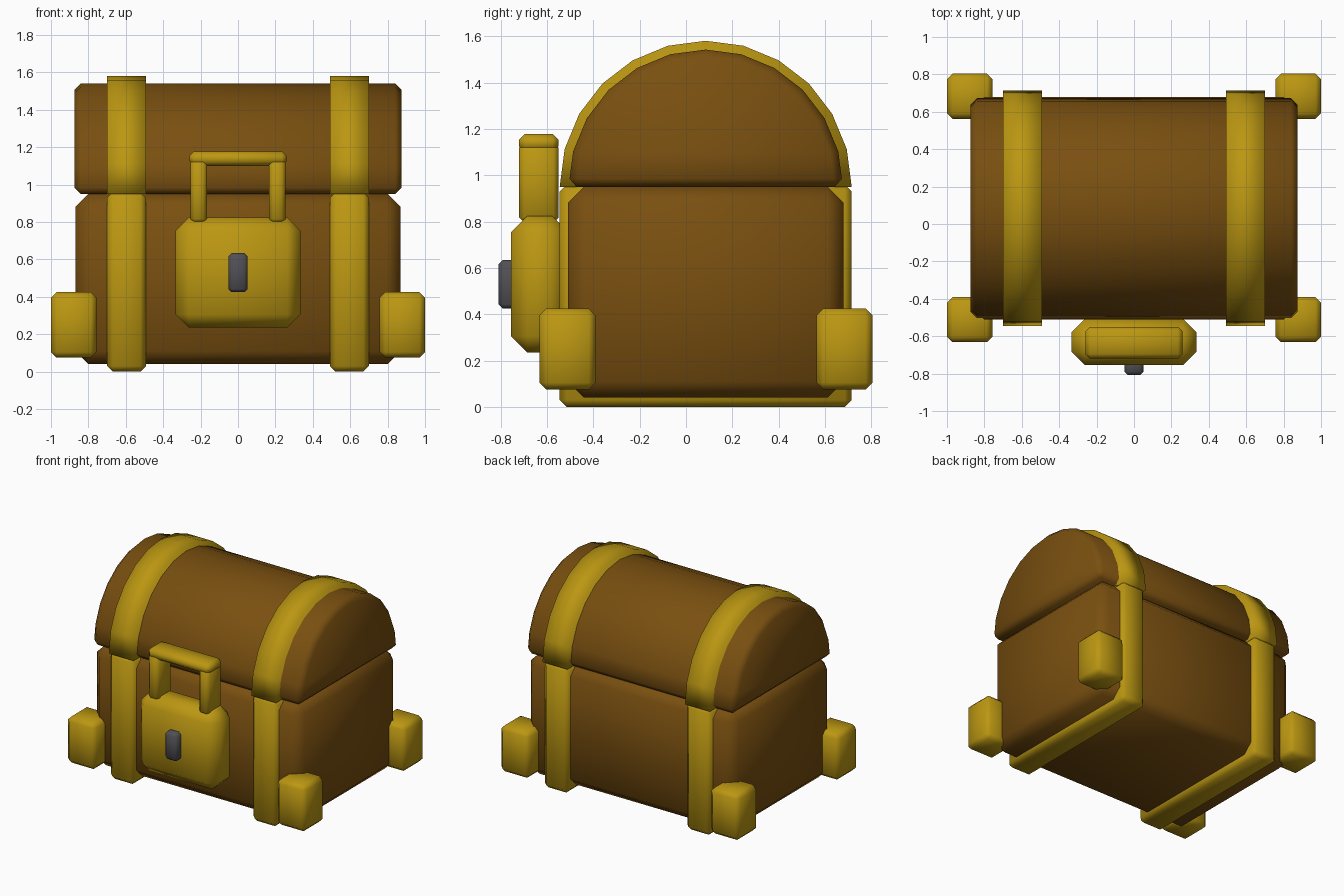
import bpy, bmesh, math

if "Cube" in bpy.data.objects:
    bpy.data.objects.remove(bpy.data.objects["Cube"])

YC = 0.085      # chest centre line in y
SEAM = 0.95     # height where lid meets body


def material(name, rgb):
    m = bpy.data.materials.new(name)
    m.diffuse_color = (*rgb, 1)
    m.use_nodes = True
    m.node_tree.nodes["Principled BSDF"].inputs["Base Color"].default_value = m.diffuse_color
    return m


GOLD = material("gold", (0.50, 0.31, 0.006))
WOOD = material("brown wood", (0.19, 0.078, 0.005))
IRON = material("dark iron", (0.08, 0.08, 0.09))


def finish(bm, name, mat):
    bmesh.ops.recalc_face_normals(bm, faces=bm.faces)
    for f in bm.faces:
        f.smooth = True
    me = bpy.data.meshes.new(name)
    bm.to_mesh(me)
    bm.free()
    me.materials.append(mat)
    ob = bpy.data.objects.new(name, me)
    bpy.context.collection.objects.link(ob)
    return ob


def chamfer(bm, size, edges):
    bmesh.ops.bevel(bm, geom=edges, offset=size, offset_type='OFFSET',
                    segments=1, profile=0.5, affect='EDGES')


def box(name, mat, x, y, z, bevel, open_top=False):
    """Chamfered box from ranges; open_top leaves the upper rim square."""
    bm = bmesh.new()
    bmesh.ops.create_cube(bm, size=1)
    for v in bm.verts:
        v.co = [lo if c < 0 else hi for c, (lo, hi) in zip(v.co, (x, y, z))]
    edges = [e for e in bm.edges
             if not (open_top and all(v.co.z == z[1] for v in e.verts))]
    chamfer(bm, bevel, edges)
    return finish(bm, name, mat)


def half_drum(name, mat, x0, x1, radius, bevel=0):
    """Half cylinder lying along x, flat side on the seam."""
    bm = bmesh.new()
    ring = [bm.verts.new((x0, YC + radius * math.cos(math.pi * i / 12),
                          SEAM + radius * math.sin(math.pi * i / 12)))
            for i in range(13)]
    face = bm.faces.new(ring)
    ext = bmesh.ops.extrude_face_region(bm, geom=[face])
    for v in ext["geom"]:
        if isinstance(v, bmesh.types.BMVert):
            v.co.x = x1
    bmesh.ops.recalc_face_normals(bm, faces=bm.faces)
    if bevel:
        chamfer(bm, bevel, [e for e in bm.edges if e.calc_face_angle(0) > 1])
    return finish(bm, name, mat)


# Wooden chest
box("chest_body", WOOD, (-0.87, 0.87), (YC - 0.595, YC + 0.595), (0.04, 0.95), 0.07)
half_drum("lid", WOOD, -0.875, 0.875, 0.592, 0.035)

for s, side in ((-1, "left"), (1, "right")):
    # Metal bands around the body and over the lid
    x = sorted((s * 0.492, s * 0.70))
    box(f"body_band_{side}", GOLD, x, (YC - 0.63, YC + 0.63), (0, 0.96), 0.03, True)
    half_drum(f"lid_band_{side}", GOLD, *x, 0.63)
    # Corner feet
    x = sorted((s * 0.757, s * 1.0))
    for y, end in (((-0.632, -0.39), "front"), ((0.562, 0.805), "back")):
        box(f"corner_{end}_{side}", GOLD, x, y, (0.075, 0.425), 0.03)
    # Hasp uprights
    box(f"hasp_post_{side}", GOLD, sorted((s * 0.165, s * 0.255)),
        (-0.72, -0.55), (0.795, 1.14), 0.022)

# Lock and hasp bar
box("hasp_bar", GOLD, (-0.26, 0.26), (-0.72, -0.55), (1.10, 1.178), 0.025)
box("lock_plate", GOLD, (-0.333, 0.333), (-0.755, -0.508), (0.235, 0.825), 0.07)
box("keyhole", IRON, (-0.052, 0.052), (-0.808, -0.70), (0.425, 0.635), 0.018)
